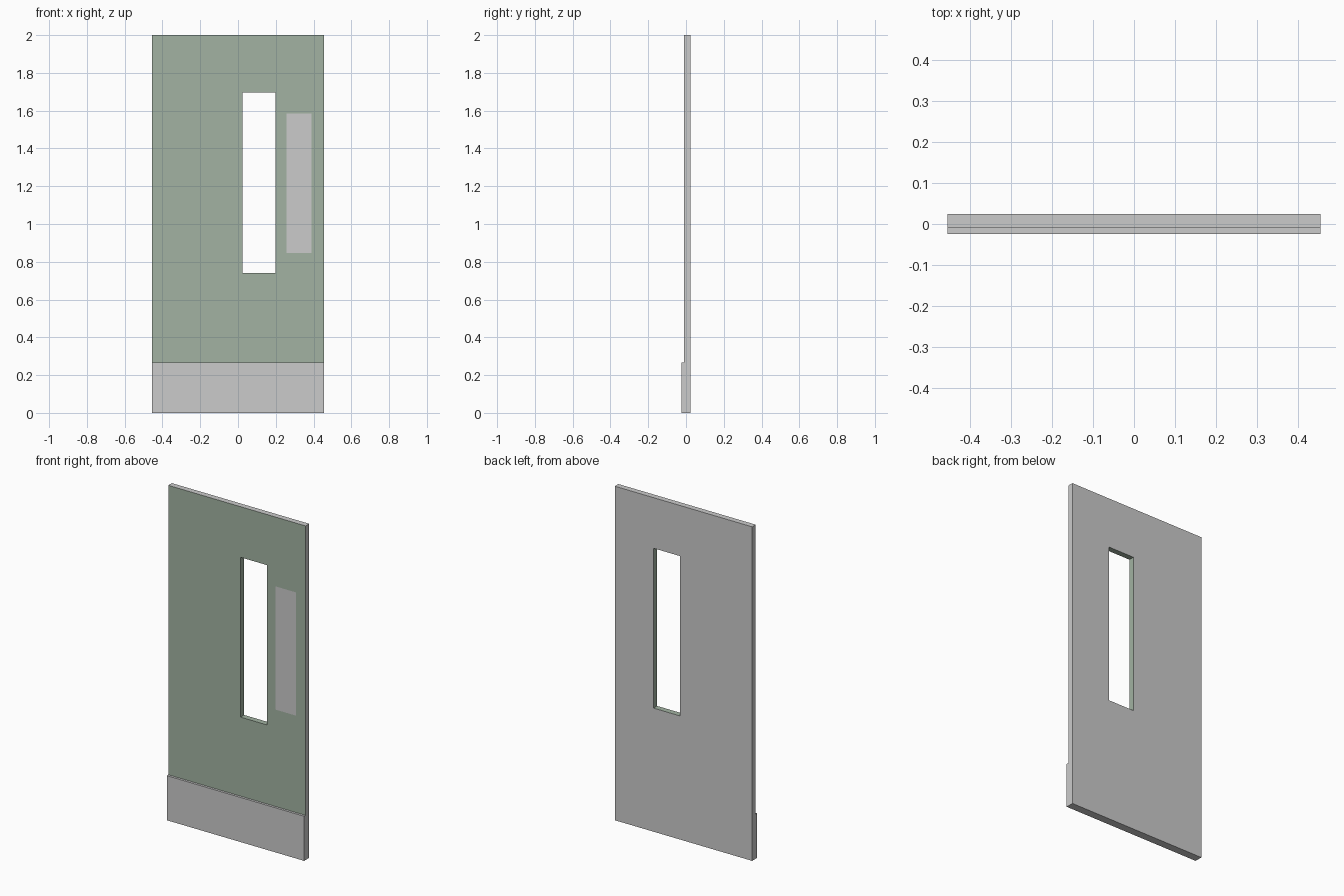
import bpy, bmesh

if "Cube" in bpy.data.objects:
    bpy.data.objects.remove(bpy.data.objects["Cube"])

W, FRONT, BACK = 0.455, -0.01, 0.024


def material(name, rgb):
    m = bpy.data.materials.new(name)
    m.diffuse_color = (*rgb, 1)
    m.use_nodes = True
    m.node_tree.nodes["Principled BSDF"].inputs["Base Color"].default_value = m.diffuse_color
    return m


grey = material("plain_metal", (0.8, 0.8, 0.8))
green = material("green_paint", (0.36, 0.45, 0.36))


def add_object(name, bm, mats=()):
    bmesh.ops.recalc_face_normals(bm, faces=bm.faces)
    mesh = bpy.data.meshes.new(name)
    bm.to_mesh(mesh)
    bm.free()
    for m in mats:
        mesh.materials.append(m)
    ob = bpy.data.objects.new(name, mesh)
    bpy.context.collection.objects.link(ob)
    return ob


# Door leaf: a front grid with a window gap and a flush push plate, given thickness
xs = [-W, 0.024, 0.198, 0.257, 0.39, W]
zs = [0, 0.74, 0.847, 1.585, 1.697, 2]
bm = bmesh.new()
grid = [[bm.verts.new((x, BACK, z)) for z in zs] for x in xs]
for i in range(5):
    for j in range(5):
        if i == 1 and j in (1, 2, 3):
            continue
        bm.faces.new((grid[i][j], grid[i + 1][j], grid[i + 1][j + 1], grid[i][j + 1]))
ext = bmesh.ops.extrude_face_region(bm, geom=bm.faces[:], use_keep_orig=True)
moved = [g for g in ext["geom"] if isinstance(g, bmesh.types.BMVert)]
bmesh.ops.translate(bm, verts=moved, vec=(0, FRONT - BACK, 0))
bmesh.ops.recalc_face_normals(bm, faces=bm.faces)

# Green paint on the front and in the window reveal; edges, back and push plate stay grey
for f in bm.faces:
    c = f.calc_center_median()
    front = f.normal.y < -0.5
    push_plate = 0.257 < c.x < 0.39 and 0.847 < c.z < 1.585
    reveal = abs(f.normal.y) < 0.5 and abs(c.x) < W - 0.01 and 0.01 < c.z < 1.99
    f.material_index = 1 if (front and not push_plate) or reveal else 0
add_object("door_leaf", bm, (grey, green))

# Kick plate across the bottom of the front
bm = bmesh.new()
bmesh.ops.create_cube(bm, size=1)
bmesh.ops.scale(bm, verts=bm.verts, vec=(2 * W, 0.014, 0.267))
bmesh.ops.translate(bm, verts=bm.verts, vec=(0, FRONT - 0.007, 0.1335))
add_object("kick_plate", bm)
